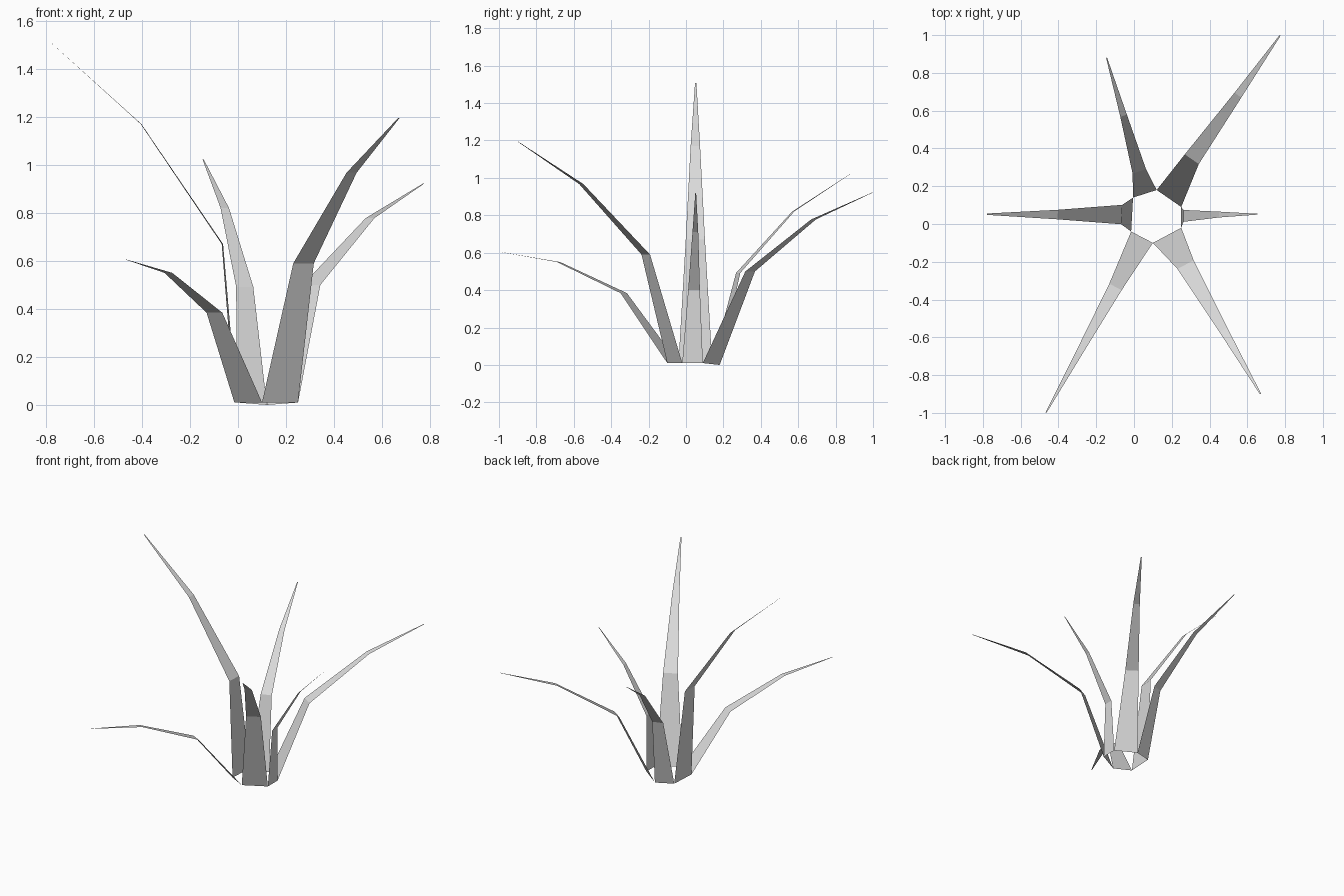
import bpy
import bmesh
from mathutils import Vector

default_cube = bpy.data.objects.get("Cube")
if default_cube:
    bpy.data.objects.remove(default_cube, do_unlink=True)

# One plain grey for the whole plant
grey = bpy.data.materials.new("plain grey")
grey.use_nodes = True
colour = (0.7, 0.7, 0.7, 1)
grey.diffuse_color = colour
grey.node_tree.nodes["Principled BSDF"].inputs["Base Color"].default_value = colour

# Corners of the six-sided root, counter-clockwise from the front
front = Vector((0.1, -0.1, 0.01))
right_front = Vector((0.25, -0.02, 0.01))
right_back = Vector((0.25, 0.09, 0.01))
back = Vector((0.12, 0.18, 0))
left_back = Vector((-0.005, 0.14, 0.01))
left_front = Vector((-0.015, -0.04, 0.01))

# Blade width at lower bend, upper bend and tip, relative to the root edge
TAPER = (0.57, 0.28, 0.04)


def make_blade(name, start, end, centres):
    """Flat tapering strip that grows from one root edge through the given centres."""
    edge = end - start
    across = Vector((edge.x, edge.y, 0))
    bm = bmesh.new()
    lower = [bm.verts.new(start), bm.verts.new(end)]
    for centre, taper in zip(centres, TAPER):
        half = across * (taper / 2)
        upper = [bm.verts.new(Vector(centre) - half),
                 bm.verts.new(Vector(centre) + half)]
        # Faces look inwards and up
        bm.faces.new((lower[1], lower[0], upper[0], upper[1]))
        lower = upper
    mesh = bpy.data.meshes.new(name)
    bm.to_mesh(mesh)
    bm.free()
    mesh.materials.append(grey)
    blade = bpy.data.objects.new(name, mesh)
    bpy.context.collection.objects.link(blade)
    return blade


# Six blades around the root: lower bend, upper bend, tip
make_blade("front_left_blade", front, right_front,
           [(0.273, -0.215, 0.59), (0.473, -0.56, 0.967), (0.67, -0.9, 1.195)])
make_blade("left_blade", right_front, right_back,
           [(0.262, 0.043, 0.4), (0.45, 0.05, 0.71), (0.655, 0.052, 0.92)])
make_blade("back_left_blade", right_back, back,
           [(0.306, 0.343, 0.5), (0.55, 0.682, 0.778), (0.773, 0.998, 0.922)])
make_blade("back_right_blade", back, left_back,
           [(0.028, 0.279, 0.492), (-0.055, 0.573, 0.82), (-0.145, 0.88, 1.022)])
make_blade("right_blade", left_back, left_front,
           [(-0.065, 0.05, 0.67), (-0.404, 0.05, 1.17), (-0.778, 0.052, 1.508)])
make_blade("front_right_blade", left_front, front,
           [(-0.098, -0.333, 0.384), (-0.29, -0.681, 0.55), (-0.465, -0.998, 0.605)])
